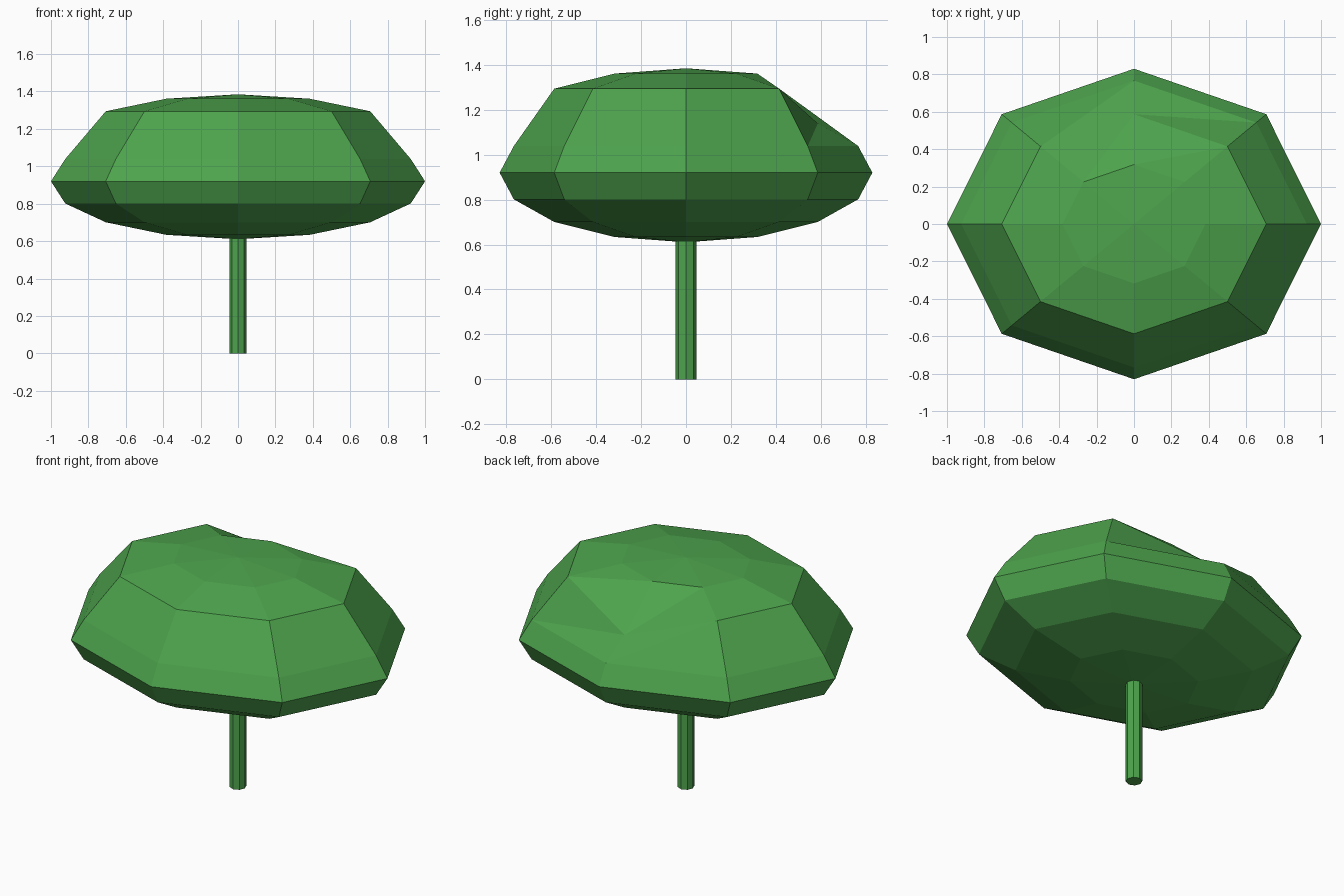
import bpy, bmesh
from math import sin, cos, radians
from mathutils import Vector

if "Cube" in bpy.data.objects:
    bpy.data.objects.remove(bpy.data.objects["Cube"])

green = bpy.data.materials.new("green")
green.diffuse_color = (0.075, 0.37, 0.075, 1)
green.use_nodes = True
green.node_tree.nodes["Principled BSDF"].inputs["Base Color"].default_value = green.diffuse_color


def add_object(name, bm):
    mesh = bpy.data.meshes.new(name)
    bm.to_mesh(mesh)
    bm.free()
    mesh.materials.append(green)
    ob = bpy.data.objects.new(name, mesh)
    bpy.context.collection.objects.link(ob)
    return ob


# Canopy: eight-sided sphere, squashed, with its crown lifted except one back corner
bm = bmesh.new()
bmesh.ops.create_uvsphere(bm, u_segments=8, v_segments=8, radius=1)


def vert(polar, around):
    p, a = radians(polar), radians(around)
    target = Vector((sin(p) * cos(a), sin(p) * sin(a), cos(p)))
    return min(bm.verts, key=lambda v: (v.co - target).length)


dent = vert(45, 90)
crown = [v for v in bm.verts if v.co.z > 0.6 and v is not dent]
diagonals = [
    (vert(22.5, 135), dent),
    (vert(22.5, 90), vert(45, 45)),
    (vert(45, 135), vert(67.5, 90)),
    (dent, vert(67.5, 45)),
]
for v in bm.verts:
    v.co = Vector((v.co.x, v.co.y * 0.83, 0.92 + v.co.z * 0.31))
for v in crown:
    v.co.z += 0.155

# Fold the bent faces around the dented corner
for a, b in diagonals:
    face = next(f for f in a.link_faces if b in f.verts[:])
    bmesh.utils.face_split(face, a, b)
add_object("canopy", bm)

# Trunk: thin eight-sided post running into the canopy
bm = bmesh.new()
bmesh.ops.create_cone(bm, cap_ends=True, segments=8, radius1=0.046, radius2=0.046, depth=0.65)
bmesh.ops.translate(bm, verts=bm.verts, vec=(0, 0, 0.325))
add_object("trunk", bm)
